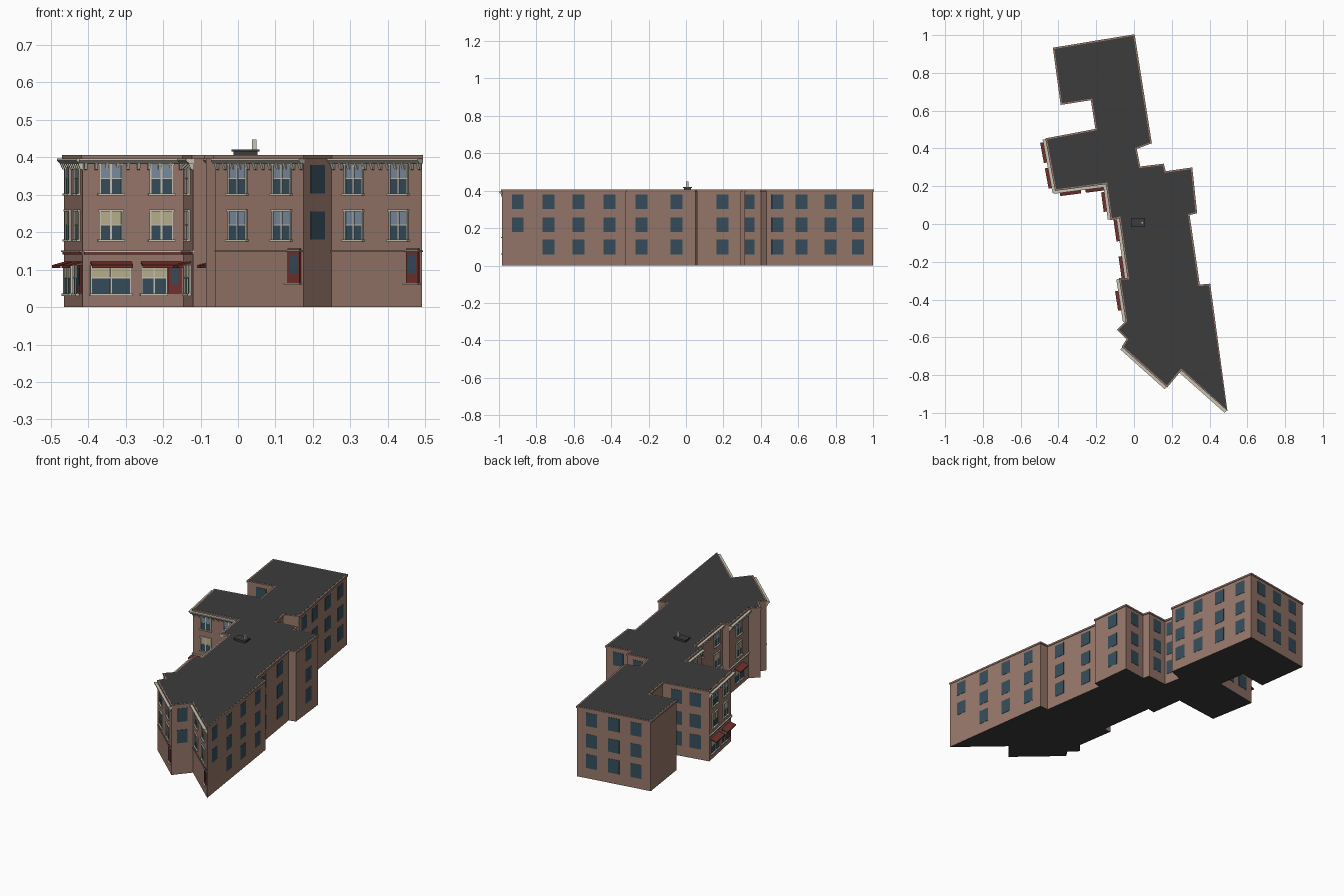
import bpy, bmesh
from mathutils import Vector

if "Cube" in bpy.data.objects:
    bpy.data.objects.remove(bpy.data.objects["Cube"])

COL = {"brick": (.314, .188, .147), "roof grey": (.045, .045, .045), "glass blue": (.036, .075, .105),
       "stone trim": (.58, .55, .46), "dark red": (.17, .032, .028), "blind cream": (.50, .44, .27),
       "pale glass": (.20, .27, .37)}
MATS = {}
for n, c in COL.items():
    m = bpy.data.materials.new(n)
    m.diffuse_color = (*c, 1)
    m.use_nodes = True
    m.node_tree.nodes["Principled BSDF"].inputs["Base Color"].default_value = m.diffuse_color
    MATS[n] = m

# Footprint, counter-clockwise from the north corner
FP = [Vector(p) for p in [
    (0, 1), (-.425, .93), (-.385, .635), (-.225, .66), (-.2, .5), (-.465, .45), (-.415, .18),
    (-.145, .215), (-.12, .025), (-.075, .035), (-.03, -.29), (-.075, -.29), (-.04, -.515),
    (-.085, -.56), (-.035, -.61), (-.06, -.65), (.175, -.86), (.25, -.77), (.492, -.985),
    (.40, -.32), (.345, -.325), (.29, .05), (.33, .06), (.305, .295), (.165, .275),
    (.155, .315), (.03, .30), (.01, .40), (.09, .43)]]
N = len(FP)
parts = {}


def get(name, mat):
    return parts.setdefault((name, mat), bmesh.new())


def wall(i):
    """Start point, unit direction, outward normal and length of wall i."""
    p, q = FP[i], FP[(i + 1) % N]
    d = (q - p).normalized()
    return p, d, Vector((d.y, -d.x)), (q - p).length


def prism(name, mat, i, a, b, prof):
    """Sweep an (out, z) profile along wall i from distance a to b."""
    p, d, n, _ = wall(i)
    bm = get(name, mat)
    rings = []
    for s in (a, b):
        rings.append([bm.verts.new((*(p + d * s + n * o), z)) for o, z in prof])
    k = len(prof)
    bm.faces.new(rings[0])
    bm.faces.new(rings[1][::-1])
    for j in range(k):
        bm.faces.new((rings[0][j], rings[1][j], rings[1][(j + 1) % k], rings[0][(j + 1) % k]))


def box(name, mat, i, a, b, z0, z1, out, o0=-.003):
    prism(name, mat, i, a, b, [(o0, z0), (out, z0), (out, z1), (o0, z1)])


def slab(bm, pts, z0, z1):
    """Vertical prism on a footprint; returns its top face."""
    lo = [bm.verts.new((*p, z0)) for p in pts]
    hi = [bm.verts.new((*p, z1)) for p in pts]
    bm.faces.new(lo[::-1])
    top = bm.faces.new(hi)
    k = len(pts)
    for j in range(k):
        bm.faces.new((lo[j], lo[(j + 1) % k], hi[(j + 1) % k], hi[j]))
    return top


def finish(bm, name, mats):
    bmesh.ops.recalc_face_normals(bm, faces=bm.faces)
    me = bpy.data.meshes.new(name)
    bm.to_mesh(me)
    bm.free()
    for m in mats:
        me.materials.append(MATS[m])
    bpy.context.collection.objects.link(bpy.data.objects.new(name, me))


# Brick body with a projecting coping; dark roof and underside
def offset(dist):
    out = []
    for i in range(N):
        n1, n2 = wall(i - 1 if i else N - 1)[2], wall(i)[2]
        out.append(FP[i] + (n1 + n2) * (dist / max(.5, 1 + n1.dot(n2))))
    return out


bm = bmesh.new()
slab(bm, FP, 0, .398)
bm.normal_update()
for f in bm.faces:
    f.material_index = 1 if abs(f.normal.z) > .5 else 0
finish(bm, "building_body", ["brick", "roof grey"])
bm = bmesh.new()
slab(bm, offset(.004), .396, .406)
finish(bm, "parapet_coping", ["brick"])
bm = bmesh.new()
slab(bm, offset(-.004), .400, .4068)
finish(bm, "roof_deck", ["roof grey"])

FLOORS = [(.06, .14), (.18, .256), (.303, .38)]

# Plain windows: wall -> (fractions along wall, width)
PLAIN = {0: ((.2, .5, .8), .064), 2: ((.5,), .06), 4: ((.3, .7), .064), 16: ((.5,), .058),
         18: ((.128, .376, .617, .865), .064), 20: ((.23, .73), .064), 22: ((.57,), .064),
         23: ((.5,), .06), 25: ((.5,), .06), 26: ((.4,), .055), 28: ((.105, .33, .6, .86), .064)}
for i, (ts, w) in PLAIN.items():
    for t in ts:
        c = wall(i)[3] * t
        for k, (z0, z1) in enumerate(FLOORS):
            if k == 0 and (i == 16 or (i == 18 and t < .2)):
                continue
            box("plain_windows", "glass blue", i, c - w / 2, c + w / 2, z0, z1, .0015)


def sash(i, c, w, z0, z1, top):
    """Trimmed window: glass, upper pane, mullions, jambs, sill and lintel."""
    h, zm = w / 2, z0 + (z1 - z0) * .52
    box("sash_glass", "glass blue", i, c - h, c + h, z0, zm, .002)
    box("sash_upper_pane", top, i, c - h, c + h, zm, z1, .002)
    box("sash_trim", "stone trim", i, c - .0025, c + .0025, z0, z1, .004)
    box("sash_trim", "stone trim", i, c - h, c + h, zm - .0012, zm + .0012, .0035)
    for s in (-1, 1):
        x = c + s * h
        box("sash_trim", "stone trim", i, x - .0025, x + .0025, z0, z1, .005)
    box("window_sills", "stone trim", i, c - h - .006, c + h + .006, z0 - .005, z0, .01)
    box("window_lintels", "stone trim", i, c - h - .004, c + h + .004, z1, z1 + .005, .007)


def shop(i, c, w, door):
    """Shopfront bay: display window, optional door and an awning."""
    a, b = c - w / 2, c + w / 2
    e = b - .04 if door else b
    box("shop_glass", "glass blue", i, a, e, .036, .078, .002)
    box("shop_blinds", "blind cream", i, a, e, .078, .112, .002)
    box("shop_trim", "stone trim", i, a - .004, e + .003, .030, .036, .009)
    box("shop_trim", "stone trim", i, a, e, .077, .080, .004)
    for x in (a, (a + e) / 2, e):
        box("shop_trim", "stone trim", i, x - .0022, x + .0022, .036, .112, .005)
    if door:
        box("shop_doors", "dark red", i, e + .003, b, .036, .112, .004)
        box("door_glass", "glass blue", i, e + .011, b - .008, .06, .105, .005)
    prism("shop_awnings", "dark red", i, a - .002, b + .002,
          [(0, .122), (.035, .112), (.035, .105), (.032, .105), (.032, .109), (0, .118)])


def cornice(i, e0=0, e1=0):
    L = wall(i)[3]
    prism("cornice", "stone trim", i, -e0, L + e1,
          [(-.003, .383), (.010, .383), (.019, .391), (.019, .397), (-.003, .397)])
    n = max(3, round(L / .027))
    for k in range(n):
        c = .008 + (L - .016) * k / (n - 1)
        prism("cornice_brackets", "stone trim", i, c - .004, c + .004,
              [(-.003, .366), (.005, .368), (.012, .384), (-.003, .384)])


# Shop walls: wall -> (fractions, bay width, cornice extensions)
SHOPS = {5: ((.25, .75), .105, 0, .012), 6: ((.28, .78), .107, .012, 0), 7: ((.5,), .1, 0, 0),
         9: ((.2, .8), .112, 0, 0), 11: ((.5,), .1, 0, 0)}
for i, (ts, w, e0, e1) in SHOPS.items():
    L = wall(i)[3]
    cornice(i, e0, e1)
    box("shop_band", "stone trim", i, 0, L, .147, .151, .008)
    box("shop_fascia", "dark red", i, .004, L - .004, .141, .147, .005)
    for k, t in enumerate(ts):
        shop(i, L * t, w, k == 1)
        sash(i, L * t, .06, *FLOORS[1], "blind cream")
        sash(i, L * t, .06, *FLOORS[2], "pale glass")

# Street gables: two bays of windows and a raised entrance door
for i, ts in {15: (.255, .757), 17: (.25, .745)}.items():
    L = wall(i)[3]
    cornice(i)
    box("street_band", "brick", i, 0, L, .147, .151, .004)
    for t in ts:
        sash(i, L * t, .062, *FLOORS[1], "pale glass")
        sash(i, L * t, .062, *FLOORS[2], "pale glass")
    c = L * .9
    box("entrance_doors", "dark red", i, c - .022, c + .022, .065, .157, .005)
    box("entrance_glass", "glass blue", i, c - .013, c + .013, .09, .14, .006)
    box("entrance_sills", "stone trim", i, c - .029, c + .026, .060, .065, .012)
    box("entrance_trim", "stone trim", i, c - .025, c + .025, .149, .152, .008)

# Roof hatch box with vent pipe
R = lambda x0, x1, y0, y1: [Vector(p) for p in ((x0, y0), (x1, y0), (x1, y1), (x0, y1))]
slab(get("roof_hatch", "roof grey"), R(-.012, .052, -.012, .026), .40, .415)
slab(get("roof_hatch_lid", "roof grey"), R(-.017, .057, -.017, .031), .415, .421)
slab(get("vent_pipe", "stone trim"), R(.037, .049, .001, .013), .42, .448)

for (name, mat), b in parts.items():
    finish(b, name, [mat])
